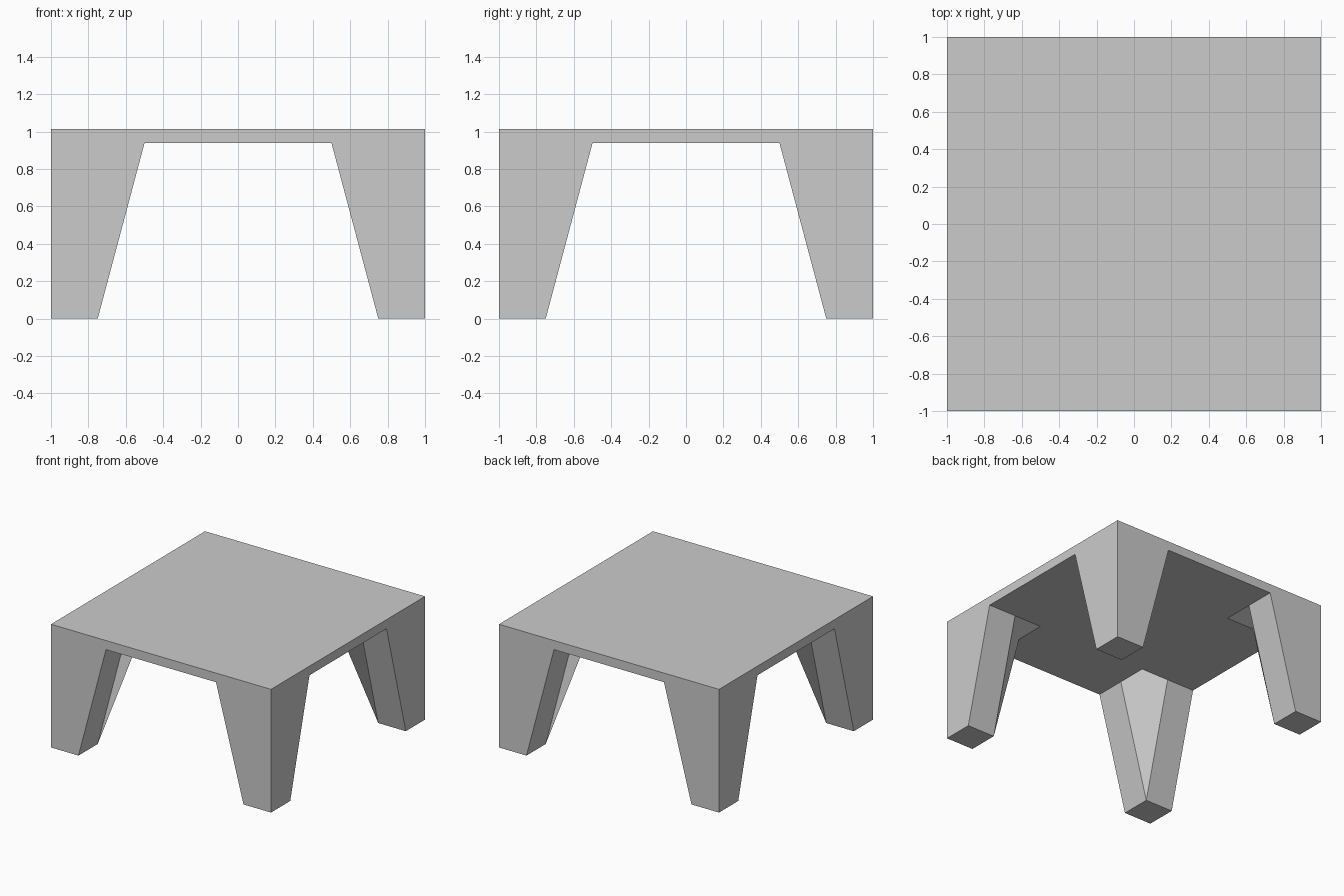
import bpy, bmesh
from mathutils import Vector, geometry

if "Cube" in bpy.data.objects:
    bpy.data.objects.remove(bpy.data.objects["Cube"])

W, H, TOP = 1.0, 0.9375, 1.0125   # half width, underside height, top height
FOOT, ROOT = 0.75, 0.5            # inner edge of a leg at the floor / underside

bm = bmesh.new()
cache = {}


def vert(p):
    key = tuple(round(c, 5) for c in p)
    if key not in cache:
        cache[key] = bm.verts.new(key)
    return cache[key]


def face(points, outward):
    """Add a face wound towards 'outward', keeping its first corner."""
    pts = [Vector(p) for p in points]
    if geometry.normal(pts).dot(Vector(outward)) < 0:
        pts = [pts[0]] + pts[:0:-1]
    bm.faces.new([vert(p) for p in pts])


# Table top
face([(-W, -W, TOP), (W, -W, TOP), (W, W, TOP), (-W, W, TOP)], (0, 0, 1))

# Four flush sides, each one an arch including the outer leg faces
arch = [(-W, TOP), (-W, 0), (-FOOT, 0), (-ROOT, H), (ROOT, H), (FOOT, 0), (W, 0), (W, TOP)]
for s in (-1, 1):
    face([(u, s * W, z) for u, z in arch], (0, s, 0))
    face([(s * W, u, z) for u, z in arch], (s, 0, 0))

# Legs: foot, two sloped inner faces and a folded inner corner
underside = []
for sx, sy in ((-1, -1), (1, -1), (1, 1), (-1, 1)):
    def p(x, y, z):
        return (sx * x, sy * y, z)
    face([p(W, W, 0), p(FOOT, W, 0), p(FOOT, FOOT, 0), p(W, FOOT, 0)], (0, 0, -1))
    face([p(FOOT, W, 0), p(FOOT, FOOT, 0), p(ROOT, FOOT, H), p(ROOT, W, H)], (-sx, 0, 0))
    face([p(W, FOOT, 0), p(FOOT, FOOT, 0), p(FOOT, ROOT, H), p(W, ROOT, H)], (0, -sy, 0))
    corner = [p(FOOT, FOOT, 0), p(ROOT, FOOT, H), p(ROOT, ROOT, H), p(FOOT, ROOT, H)]
    if sx * sy < 0:                      # the fold runs the other way on two legs
        corner = corner[1:] + corner[:1]
    face(corner, (-sx, -sy, -0.3))
    rim = [p(W, ROOT, H), p(FOOT, ROOT, H), p(ROOT, ROOT, H), p(ROOT, FOOT, H), p(ROOT, W, H)]
    underside += rim if sx * sy > 0 else rim[::-1]

# Underside between the legs
face(underside, (0, 0, -1))

mesh = bpy.data.meshes.new("table")
bm.to_mesh(mesh)
bm.free()
table = bpy.data.objects.new("table", mesh)
bpy.context.collection.objects.link(table)
